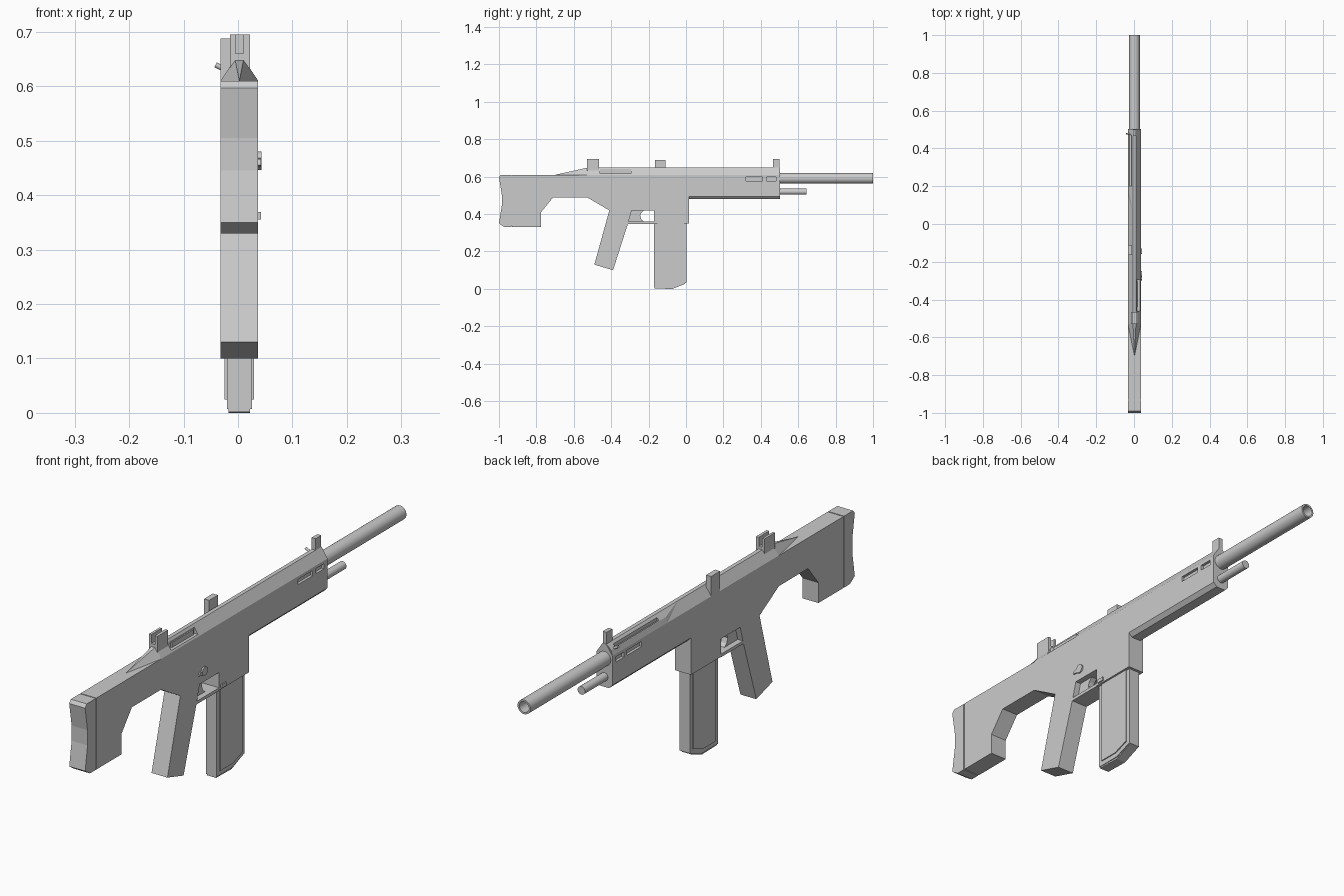
import bpy, bmesh, math
from mathutils import Vector

cube = bpy.data.objects.get("Cube")
if cube:
    bpy.data.objects.remove(cube, do_unlink=True)

CX, HW = 0.0025, 0.0345      # centre plane and half width of the body

grey = bpy.data.materials.new("plain grey")
grey.use_nodes = True
grey.diffuse_color = (0.6, 0.6, 0.6, 1)
grey.node_tree.nodes["Principled BSDF"].inputs["Base Color"].default_value = (0.6, 0.6, 0.6, 1)


def finish(name, bm, smooth=False):
    bmesh.ops.recalc_face_normals(bm, faces=bm.faces)
    mesh = bpy.data.meshes.new(name)
    bm.to_mesh(mesh)
    bm.free()
    mesh.materials.append(grey)
    obj = bpy.data.objects.new(name, mesh)
    bpy.context.scene.collection.objects.link(obj)
    if smooth:
        bpy.ops.object.select_all(action='DESELECT')
        obj.select_set(True)
        bpy.context.view_layer.objects.active = obj
        bpy.ops.object.shade_smooth_by_angle(angle=math.radians(35))
    return obj


def sweep(name, points, step):
    """Closed outline pushed along a vector."""
    bm = bmesh.new()
    face = bm.faces.new([bm.verts.new(p) for p in points])
    new = bmesh.ops.extrude_face_region(bm, geom=[face])["geom"]
    bmesh.ops.translate(bm, vec=step, verts=[v for v in new if isinstance(v, bmesh.types.BMVert)])
    return finish(name, bm)


def side_part(name, profile, hw=HW, cx=CX):
    """Side outline (y, z) given a width."""
    return sweep(name, [(cx - hw, y, z) for y, z in profile], Vector((2 * hw, 0, 0)))


def box(name, x, y, z):
    return sweep(name, [(x[0], y[0], z[0]), (x[0], y[1], z[0]), (x[0], y[1], z[1]), (x[0], y[0], z[1])],
                 Vector((x[1] - x[0], 0, 0)))


def hull(name, points):
    bm = bmesh.new()
    for p in points:
        bm.verts.new(p)
    bmesh.ops.convex_hull(bm, input=bm.verts)
    bmesh.ops.dissolve_limit(bm, angle_limit=0.01, verts=bm.verts, edges=bm.edges)
    return finish(name, bm)


def lathe(name, rings, centre, axis, sides=24):
    """Rings (radius, distance) around an axis; closed at both ends."""
    turn = Vector((0, 0, 1)).rotation_difference(Vector(axis))
    bm = bmesh.new()
    loops = []
    for r, d in rings:
        loops.append([bm.verts.new(turn @ Vector((r * math.cos(a), r * math.sin(a), d)) + Vector(centre))
                      for a in (math.tau * i / sides for i in range(sides))])
    for a, b in zip(loops, loops[1:]):
        for i in range(sides):
            j = (i + 1) % sides
            bm.faces.new((a[i], a[j], b[j], b[i]))
    bm.faces.new(loops[0])
    bm.faces.new(loops[-1])
    return finish(name, bm, smooth=True)


def cut(target, cutter):
    cutter.hide_render = True
    cutter.hide_viewport = True
    mod = target.modifiers.new("cut", 'BOOLEAN')
    mod.operation, mod.solver, mod.object = 'DIFFERENCE', 'EXACT', cutter


# Stock, receiver and magazine well in one outline
side_part("receiver", [(-0.93, 0.61), (-0.93, 0.33), (-0.775, 0.33), (-0.775, 0.41), (-0.71, 0.49),
                       (-0.53, 0.49), (-0.41, 0.42), (-0.17, 0.42), (-0.17, 0.35), (0.015, 0.35),
                       (0.015, 0.61)])
side_part("butt_pad", [(-0.934, 0.61), (-0.99, 0.61), (-1, 0.597), (-0.985, 0.505), (-0.985, 0.445),
                       (-1, 0.35), (-0.97, 0.33), (-0.934, 0.33)])
side_part("pad_joint", [(-0.936, 0.605), (-0.936, 0.335), (-0.928, 0.335), (-0.928, 0.605)], HW - 0.003)

# Grip, trigger guard and trigger
side_part("grip", [(-0.41, 0.42), (-0.49, 0.13), (-0.39, 0.10), (-0.31, 0.35), (-0.29, 0.42)])
side_part("trigger_guard", [(-0.313, 0.36), (-0.315, 0.348), (-0.17, 0.348), (-0.17, 0.36)])
side_part("trigger", [(-0.30, 0.42), (-0.225, 0.42), (-0.24, 0.405), (-0.245, 0.39), (-0.238, 0.37),
                      (-0.225, 0.36), (-0.31, 0.36)], 0.012)

# Handguard with chamfered lower edges
section = [(-HW, 0.61), (-HW, 0.495), (-0.02, 0.48), (0.02, 0.48), (HW, 0.495), (HW, 0.61)]
handguard = sweep("handguard", [(CX + x, 0.015, z) for x, z in section], Vector((0, 0.487, 0)))

# Tapered ridge along the top
ridge = hull("top_ridge", [(CX, -0.70, 0.61)] +
             [(CX + s * x, y, z) for s in (-1, 1)
              for x, y, z in ((HW, -0.53, 0.61), (0.008, -0.52, 0.65), (HW, 0.502, 0.61), (0.008, 0.502, 0.65))])

# Bolt track housing on one side of the ridge
track = hull("bolt_track", [(CX - 0.008, 0.06, 0.65), (CX - 0.008, 0.5, 0.65), (CX - HW, 0.16, 0.61),
                            (CX - HW, 0.5, 0.61), (CX - 0.027, 0.16, 0.63), (CX - 0.027, 0.5, 0.63)])
track_slot = box("track_slot_cutter", (-0.023, -0.014), (0.2, 0.47), (0.628, 0.7))
cut(track, track_slot)
cut(ridge, track_slot)
lathe("bolt_handle", [(0.005, 0), (0.005, 0.026)], (-0.018, 0.478, 0.628), (-0.9, 0, 0.45), 12)

# Ejection port with a recessed cover
cut(ridge, box("port_cutter", (0.016, 0.08), (-0.46, -0.295), (0.616, 0.7)))
box("port_cover", (0.012, 0.021), (-0.44, -0.305), (0.612, 0.636))

# Vent slots on both sides of the handguard
for i, ends in enumerate([(0.32, 0.41), (0.43, 0.48)]):
    for side in (-1, 1):
        xs = sorted((CX + side * 0.024, CX + side * 0.06))
        cut(handguard, box(f"vent_cutter_{i}_{side}", xs, ends, (0.578, 0.598)))

# Barrel and gas tube
lathe("barrel", [(0.028, 0), (0.028, 0.5), (0.021, 0.5), (0.021, 0.3)], (CX, 0.5, 0.591), (0, 1, 0))
lathe("gas_tube", [(0.016, 0), (0.016, 0.145)], (CX, 0.5, 0.52), (0, 1, 0))

# Magazine: core, raised side panel, narrow floor
outline = [(-0.17, 0.36), (-0.17, 0.007), (-0.07, 0.007), (0.004, 0.034), (0.004, 0.36)]
side_part("magazine", outline, 0.023)
side_part("magazine_panel", [(-0.152, 0.35), (-0.152, 0.025), (-0.073, 0.025), (-0.012, 0.047), (-0.012, 0.35)],
          0.027)
side_part("magazine_floor", [(-0.168, 0.02), (-0.168, 0.002), (-0.072, 0), (-0.003, 0.028), (-0.02, 0.04)], 0.02)

# Sights: rear pair of prongs on a base, front post, offset block
for name, lo, hi in (("rear_sight_right", -0.015, -0.005), ("rear_sight_left", 0.010, 0.022)):
    box(name, (lo, hi), (-0.53, -0.465), (0.62, 0.695))
box("rear_sight_base", (-0.015, 0.022), (-0.53, -0.465), (0.62, 0.66))
box("front_sight", (-0.006, 0.011), (0.465, 0.5), (0.63, 0.695))
box("offset_block", (-0.032, -0.010), (-0.165, -0.11), (0.61, 0.688))

# Controls on one side: selector disc with lever, magazine release
lathe("selector", [(0.017, 0), (0.017, 0.009)], (0.034, -0.265, 0.463), (1, 0, 0), 16)
side_part("selector_lever", [(-0.3, 0.455), (-0.265, 0.45), (-0.265, 0.47), (-0.295, 0.466)], 0.004, 0.038)
box("magazine_release", (0.03, 0.042), (-0.16, -0.13), (0.355, 0.369))
